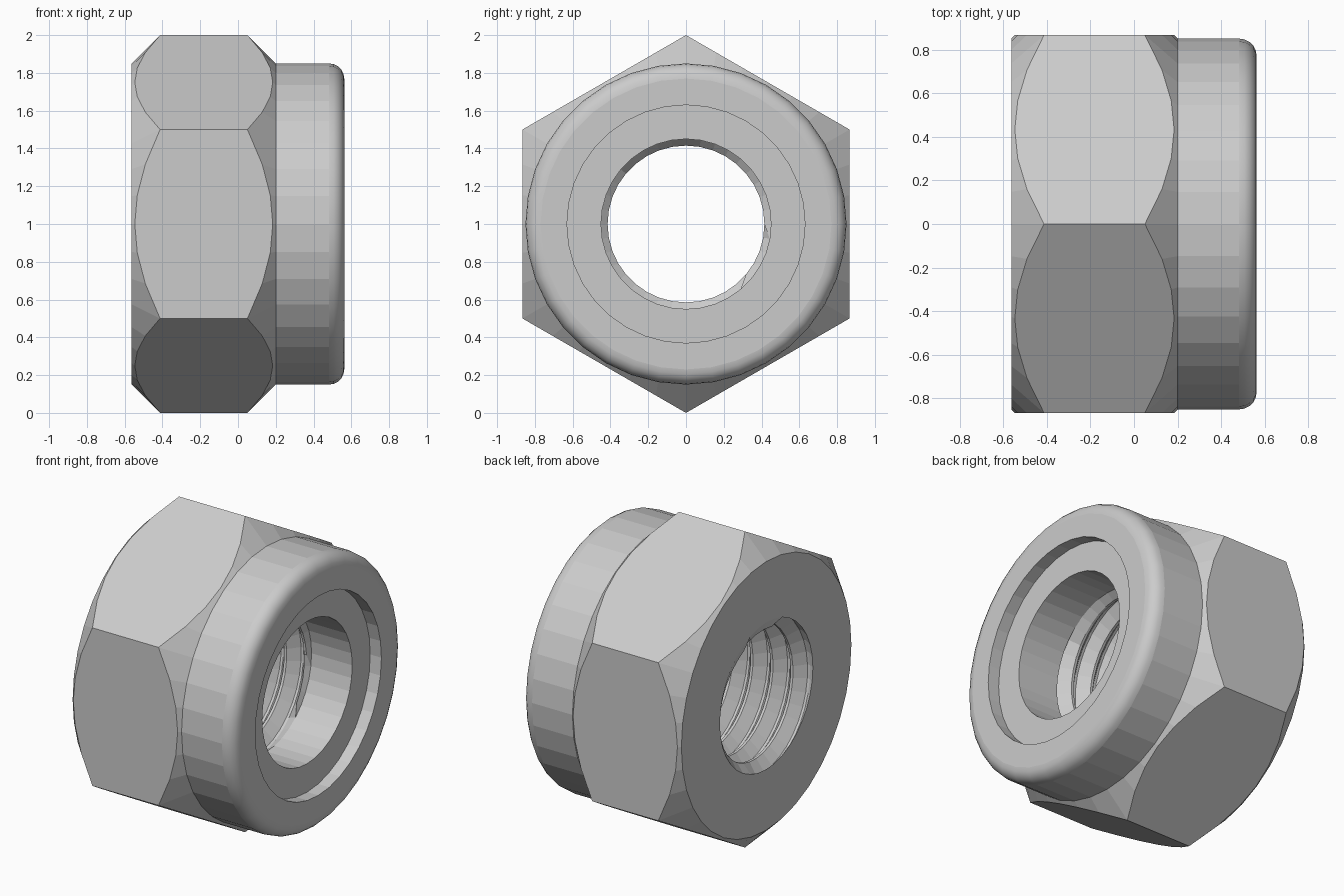
import bpy, bmesh
from math import sin, cos, pi, radians

if "Cube" in bpy.data.objects:
    bpy.data.objects.remove(bpy.data.objects["Cube"])

N = 36                      # sides around the axis
H = 0.5625                  # half length along x
STEP = 0.2                  # x where the hexagon meets the collar
RIM = 0.85                  # collar and chamfer radius


def hex_radius(i):
    return cos(pi / 6) / cos((2 * pi * i / N) % (pi / 3) - pi / 6)


def around(bm, x, r, i):
    a = 2 * pi * i / N
    return bm.verts.new((x, r * sin(a), 1 + r * cos(a)))


def skin(bm, rings, closed=False):
    """Grid of quads; each ring is a function i -> (x, radius)."""
    grid = [[around(bm, *ring(i), i) for i in range(N + 1)] for ring in rings]
    pairs = list(zip(grid, grid[1:]))
    if closed:
        pairs.append((grid[-1], grid[0]))
    return [[bm.faces.new((a[i], a[i + 1], b[i + 1], b[i])) for i in range(N)]
            for a, b in pairs]


def circle(x, r):
    return lambda i: (x, r)


def finish(bm, name):
    bmesh.ops.remove_doubles(bm, verts=bm.verts, dist=1e-4)
    bmesh.ops.dissolve_degenerate(bm, edges=bm.edges, dist=1e-4)
    bmesh.ops.recalc_face_normals(bm, faces=bm.faces)
    me = bpy.data.meshes.new(name)
    bm.to_mesh(me)
    bm.free()
    ob = bpy.data.objects.new(name, me)
    bpy.context.collection.objects.link(ob)
    return ob


# Nut body: chamfered hexagon, round collar with soft rim, recess for the ring
bm = bmesh.new()
F = 0.08
rings = [circle(-H, 0.465), circle(-H, RIM),
         lambda i: (-H + hex_radius(i) - RIM, hex_radius(i)),
         lambda i: (STEP - hex_radius(i) + RIM, hex_radius(i)),
         circle(STEP, RIM)]
first = len(rings)
for k in range(6):
    a = radians(18 * k)
    rings.append(circle(H - F + F * sin(a), RIM - F + F * cos(a)))
rings += [circle(H, 0.63), circle(STEP, 0.63), circle(STEP, 0.45)]
bands = skin(bm, rings)
for band in bands[first:first + 5]:
    for f in band:
        f.smooth = True

# Internal helical thread, trimmed at both ends of the bore
PITCH, CREST, ROOT = 0.14, 0.415, 0.485


def thread_ring(u, r):
    def ring(i):
        x = -H + PITCH * (u + i / N - 2)
        if x <= -H + 0.01:
            return -H, 0.465
        if x >= STEP - 0.01:
            return STEP, 0.45
        return x, r
    return ring


turns = int((H + STEP) / PITCH) + 4
skin(bm, [thread_ring(k + p, r) for k in range(turns)
          for p, r in ((0, CREST), (0.12, CREST), (0.5, ROOT), (0.62, ROOT))])
finish(bm, "nut_body")

# Locking insert ring, set slightly below the collar end
bm = bmesh.new()
skin(bm, [circle(STEP, 0.45), circle(STEP, 0.63),
          circle(H - 0.078, 0.63), circle(H - 0.078, 0.45)], closed=True)
finish(bm, "lock_ring")
